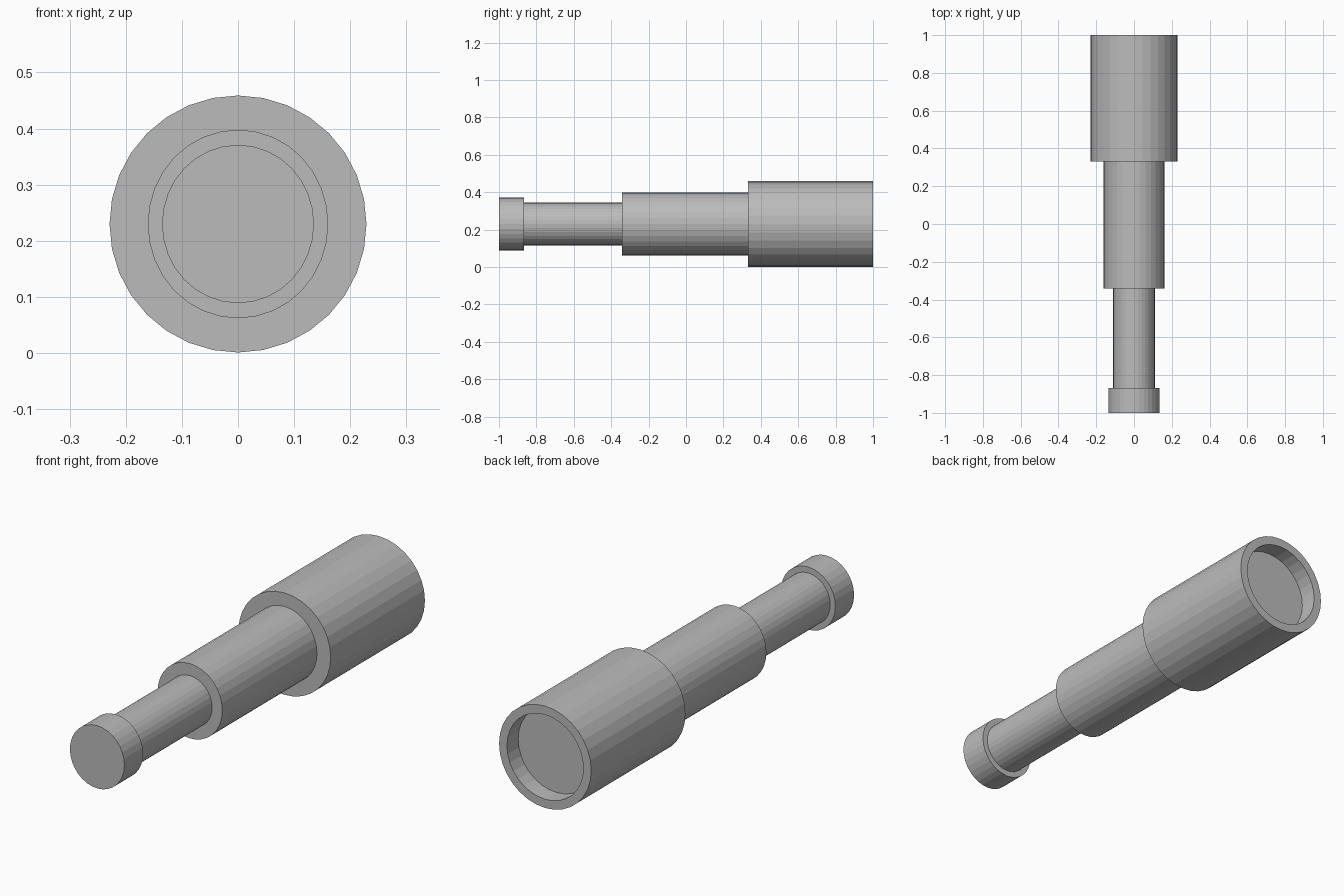
import bpy
import bmesh
from math import sin, cos, tau

cube = bpy.data.objects.get("Cube")
if cube:
    bpy.data.objects.remove(cube, do_unlink=True)

SIDES = 32
AXIS_Z = 0.23

grey = bpy.data.materials.new("plain grey")
grey.use_nodes = True
grey.diffuse_color = (0.5, 0.5, 0.5, 1)
grey.node_tree.nodes["Principled BSDF"].inputs["Base Color"].default_value = grey.diffuse_color


def turned_part(name, profile, squash=1.0):
    """Turn (radius, y) points about the long axis and cap both ends."""
    bm = bmesh.new()
    rings = []
    for radius, y in profile:
        angles = [tau * i / SIDES for i in range(SIDES)]
        rings.append([bm.verts.new((squash * radius * sin(a), y,
                                    AXIS_Z + radius * cos(a))) for a in angles])
    for a, b in zip(rings, rings[1:]):
        for i in range(SIDES):
            j = (i + 1) % SIDES
            bm.faces.new((a[i], a[j], b[j], b[i]))
    bm.faces.new(rings[0])
    bm.faces.new(rings[-1])
    bmesh.ops.recalc_face_normals(bm, faces=bm.faces)
    mesh = bpy.data.meshes.new(name)
    bm.to_mesh(mesh)
    bm.free()
    mesh.materials.append(grey)
    obj = bpy.data.objects.new(name, mesh)
    bpy.context.collection.objects.link(obj)


# Eyepiece and the two sliding tubes, each set slightly into the next
turned_part("eyepiece", [(0.141, -1), (0.141, -0.867)], 0.96)
turned_part("small_tube", [(0.114, -0.88), (0.114, -0.32)], 0.965)
turned_part("middle_tube", [(0.168, -0.341), (0.168, 0.35)], 0.957)

# Large tube with a rim around the recessed front lens
turned_part("large_tube", [(0.229, 0.331), (0.229, 1), (0.19, 1), (0.19, 0.92)])
